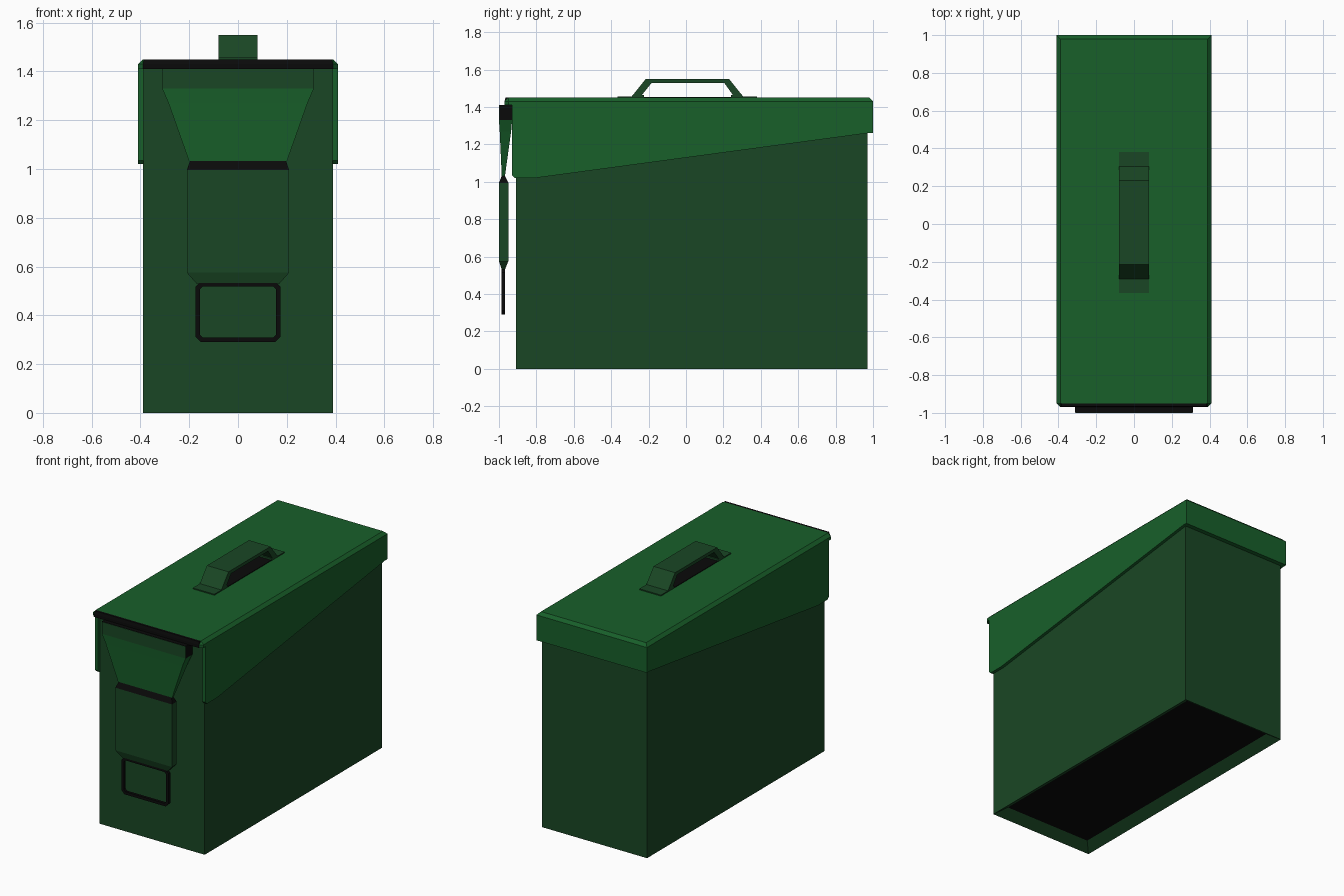
import bpy, bmesh

if "Cube" in bpy.data.objects:
    bpy.data.objects.remove(bpy.data.objects["Cube"])


def material(name, rgb):
    m = bpy.data.materials.new(name)
    m.diffuse_color = (*rgb, 1)
    m.use_nodes = True
    m.node_tree.nodes["Principled BSDF"].inputs["Base Color"].default_value = m.diffuse_color
    return m


LID = material("lid_green", (0.009, 0.115, 0.023))
BODY = material("body_green", (0.010, 0.062, 0.018))
BLACK = material("black", (0.003, 0.003, 0.003))


def finish(name, bm, mats):
    bmesh.ops.recalc_face_normals(bm, faces=bm.faces)
    mesh = bpy.data.meshes.new(name)
    bm.to_mesh(mesh)
    bm.free()
    for m in mats:
        mesh.materials.append(m)
    ob = bpy.data.objects.new(name, mesh)
    bpy.context.collection.objects.link(ob)
    return ob


def loft(name, sections, base, special=None):
    """Stack rectangles (z, half_width, y_front, y_back); special maps
    band number (0 = first cap) to the black material."""
    bm = bmesh.new()
    rings = [[bm.verts.new(p) for p in ((-h, a, z), (h, a, z), (h, b, z), (-h, b, z))]
             for z, h, a, b in sections]
    special = special or ()
    bm.faces.new(rings[0]).material_index = int(0 in special)
    for i in range(len(rings) - 1):
        for j in range(4):
            k = (j + 1) % 4
            f = bm.faces.new((rings[i][j], rings[i][k], rings[i + 1][k], rings[i + 1][j]))
            f.material_index = int(i + 1 in special)
    bm.faces.new(rings[-1]).material_index = int(len(rings) in special)
    return finish(name, bm, [base, BLACK])


def extrude_x(name, profile, x0, x1, mat):
    """Extrude a (y, z) outline from x0 to x1."""
    bm = bmesh.new()
    face = bm.faces.new([bm.verts.new((x0, y, z)) for y, z in profile])
    out = bmesh.ops.extrude_face_region(bm, geom=[face])
    verts = [v for v in out["geom"] if isinstance(v, bmesh.types.BMVert)]
    bmesh.ops.translate(bm, verts=verts, vec=(x1 - x0, 0, 0))
    return finish(name, bm, [mat])


# Box body with a black recessed underside
loft("box_body", [(0.045, 0.325, -0.845, 0.905), (0, 0.39, -0.91, 0.97),
                  (1.42, 0.39, -0.91, 0.97)], BODY, {0})

# Lid top with a chamfered rim, and the black front lip
loft("lid_top", [(1.41, 0.41, -0.95, 1.0), (1.43, 0.41, -0.95, 1.0),
                 (1.45, 0.39, -0.95, 0.98)], LID)
loft("lid_front_lip", [(1.41, 0.39, -0.97, -0.95), (1.43, 0.39, -0.97, -0.95),
                       (1.45, 0.385, -0.965, -0.95)], BLACK)

# Lid skirts: slanted sides, short back
skirt = [(-0.93, 1.42), (-0.93, 1.035), (-0.915, 1.02), (-0.81, 1.02),
         (0.97, 1.26), (1.0, 1.26), (1.0, 1.42)]
for side, s in (("left", -1), ("right", 1)):
    extrude_x("lid_skirt_" + side, skirt, s * 0.388, s * 0.41, LID)
    # Chamfered front corners of the lid
    bm = bmesh.new()
    pts = [(0.39, -0.95), (0.41, -0.95), (0.39, -0.97)]
    low = [bm.verts.new((s * x, y, 1.41)) for x, y in pts]
    high = [bm.verts.new((s * x, y, z)) for (x, y), z in zip(pts, (1.45, 1.43, 1.43))]
    bm.faces.new(low)
    bm.faces.new(high)
    for j in range(3):
        k = (j + 1) % 3
        bm.faces.new((low[j], low[k], high[k], high[j]))
    finish("lid_corner_" + side, bm, [LID])
loft("lid_skirt_back", [(1.26, 0.39, 0.968, 1.0), (1.42, 0.39, 0.968, 1.0)], LID)

# Carrying handle: bent strap with flat feet over a dark base strip
strap = [(-0.365, 1.449), (-0.365, 1.457), (-0.29, 1.457), (-0.215, 1.55),
         (0.23, 1.55), (0.305, 1.457), (0.38, 1.457), (0.38, 1.449),
         (0.24, 1.449), (0.24, 1.465), (0.25, 1.465), (0.205, 1.528),
         (-0.185, 1.528), (-0.235, 1.465), (-0.225, 1.465), (-0.225, 1.449)]
extrude_x("handle", strap, -0.08, 0.08, BODY)
loft("handle_base", [(1.449, 0.079, -0.23, 0.245), (1.454, 0.079, -0.23, 0.245)], BLACK)

# Latch: hooked top, tapering plate, then thick lever
loft("latch_hook", [(1.33, 0.312, -0.998, -0.93), (1.412, 0.312, -0.998, -0.93)], BLACK)
loft("latch_hook_face", [(1.33, 0.311, -1.0, -0.997), (1.41, 0.311, -1.0, -0.997)], BODY)
loft("latch_plate", [(1.03, 0.20, -0.985, -0.968), (1.27, 0.285, -0.996, -0.935),
                     (1.33, 0.311, -1.0, -0.93)], LID)
loft("latch_lever", [(0.53, 0.17, -0.985, -0.968), (0.575, 0.21, -1.0, -0.95),
                     (0.995, 0.21, -1.0, -0.95), (1.032, 0.197, -0.985, -0.968)],
     BODY, {3, 4})

# Pull loop: square wire around an eight-sided frame
bm = bmesh.new()


def octagon(hx, z0, z1, c, y):
    pts = [(-hx, z0 + c), (-hx + c, z0), (hx - c, z0), (hx, z0 + c),
           (hx, z1 - c), (hx - c, z1), (-hx + c, z1), (-hx, z1 - c)]
    return [bm.verts.new((x, y, z)) for x, z in pts]


loops = [octagon(0.175, 0.29, 0.538, 0.022, -0.986), octagon(0.175, 0.29, 0.538, 0.022, -0.968),
         octagon(0.156, 0.309, 0.519, 0.012, -0.968), octagon(0.156, 0.309, 0.519, 0.012, -0.986)]
for i in range(4):
    a, b = loops[i], loops[(i + 1) % 4]
    for j in range(8):
        k = (j + 1) % 8
        bm.faces.new((a[j], a[k], b[k], b[j]))
finish("pull_loop", bm, [BLACK])
